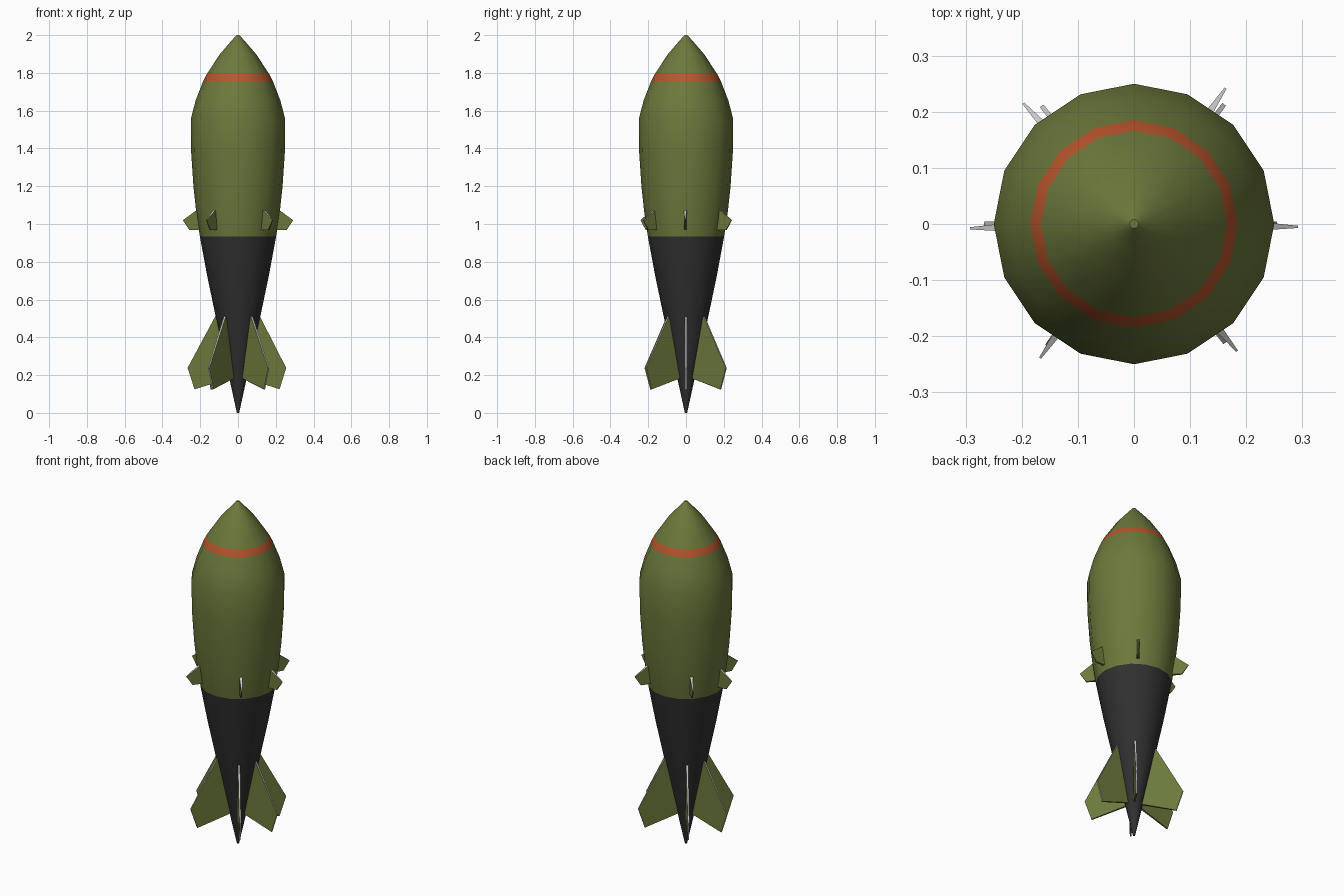
import bpy, bmesh, math
from mathutils import Vector

if "Cube" in bpy.data.objects:
    bpy.data.objects.remove(bpy.data.objects["Cube"])


def material(name, rgb):
    m = bpy.data.materials.new(name)
    m.diffuse_color = (*rgb, 1)
    m.use_nodes = True
    m.node_tree.nodes["Principled BSDF"].inputs["Base Color"].default_value = m.diffuse_color
    return m


OLIVE = material("olive", (0.15, 0.19, 0.045))
DARK = material("dark", (0.03, 0.03, 0.03))
ORANGE = material("orange", (0.48, 0.09, 0.025))
GREY = material("grey", (0.6, 0.6, 0.6))


def finish(bm, name, mats):
    bmesh.ops.recalc_face_normals(bm, faces=bm.faces)
    me = bpy.data.meshes.new(name)
    bm.to_mesh(me)
    bm.free()
    for m in mats:
        me.materials.append(m)
    ob = bpy.data.objects.new(name, me)
    bpy.context.collection.objects.link(ob)
    return ob


# Lathed 16-sided body: (radius, height, material of the ring above)
PROFILE = [
    (0.006, 0.0, 1), (0.054, 0.22, 1), (0.118, 0.51, 1), (0.164, 0.73, 1),
    (0.202, 0.935, 0), (0.222, 1.07, 0), (0.236, 1.2, 0), (0.248, 1.38, 0),
    (0.25, 1.555, 0), (0.224, 1.655, 0), (0.185, 1.755, 2), (0.166, 1.793, 0),
    (0.095, 1.9, 0), (0.048, 1.955, 0), (0.008, 2.0, 0)]
SIDES = 16
bm = bmesh.new()
rings = []
for r, z, _ in PROFILE:
    rings.append([bm.verts.new((r * math.cos(2 * math.pi * i / SIDES),
                                r * math.sin(2 * math.pi * i / SIDES), z))
                  for i in range(SIDES)])
for k in range(len(rings) - 1):
    a, b = rings[k], rings[k + 1]
    for i in range(SIDES):
        j = (i + 1) % SIDES
        f = bm.faces.new((a[i], a[j], b[j], b[i]))
        f.material_index = PROFILE[k][2]
bm.faces.new(rings[0]).material_index = 1
bm.faces.new(rings[-1])
for f in bm.faces:
    f.smooth = len(f.verts) == 4
finish(bm, "bomb_body", [OLIVE, DARK, ORANGE])


# Fin plate: outline of (radius, height, half thickness), rim edges listed as grey
def fin(name, outline, grey_edges, degrees, reach=1.0):
    a = math.radians(degrees)
    out = Vector((math.cos(a), math.sin(a), 0))
    side = Vector((-math.sin(a), math.cos(a), 0))
    root = min(p[0] for p in outline)
    bm = bmesh.new()
    front, back = [], []
    for r, z, t in outline:
        base = out * (root + (r - root) * reach) + Vector((0, 0, z))
        front.append(bm.verts.new(base + side * t))
        back.append(bm.verts.new(base - side * t))
    bm.faces.new(front)
    bm.faces.new(back[::-1])
    n = len(outline)
    for i in range(n):
        j = (i + 1) % n
        f = bm.faces.new((front[i], back[i], back[j], front[j]))
        f.material_index = 1 if i in grey_edges else 0
    finish(bm, name, [OLIVE, GREY])


TAIL = [(0.10, 0.51, 0.006), (0.121, 0.51, 0.006), (0.267, 0.238, 0.004),
        (0.23, 0.125, 0.004), (0.03, 0.187, 0.006)]
SMALL = [(0.19, 1.06, 0.008), (0.221, 1.072, 0.008), (0.292, 1.02, 0.002),
         (0.257, 0.967, 0.004), (0.19, 0.967, 0.008)]

# Large tail fins
for i, deg in enumerate((0, 53, 128, 180, 234.5, 307.5)):
    fin(f"tail_fin_{i + 1}", TAIL, (0, 1, 2), deg, 0.95 if i == 0 else 1.0)

# Small fins around the waist
for i, deg in enumerate((-1, 56, 132.5, 181.5, 235, 309)):
    fin(f"waist_fin_{i + 1}", SMALL, (0, 1), deg)
